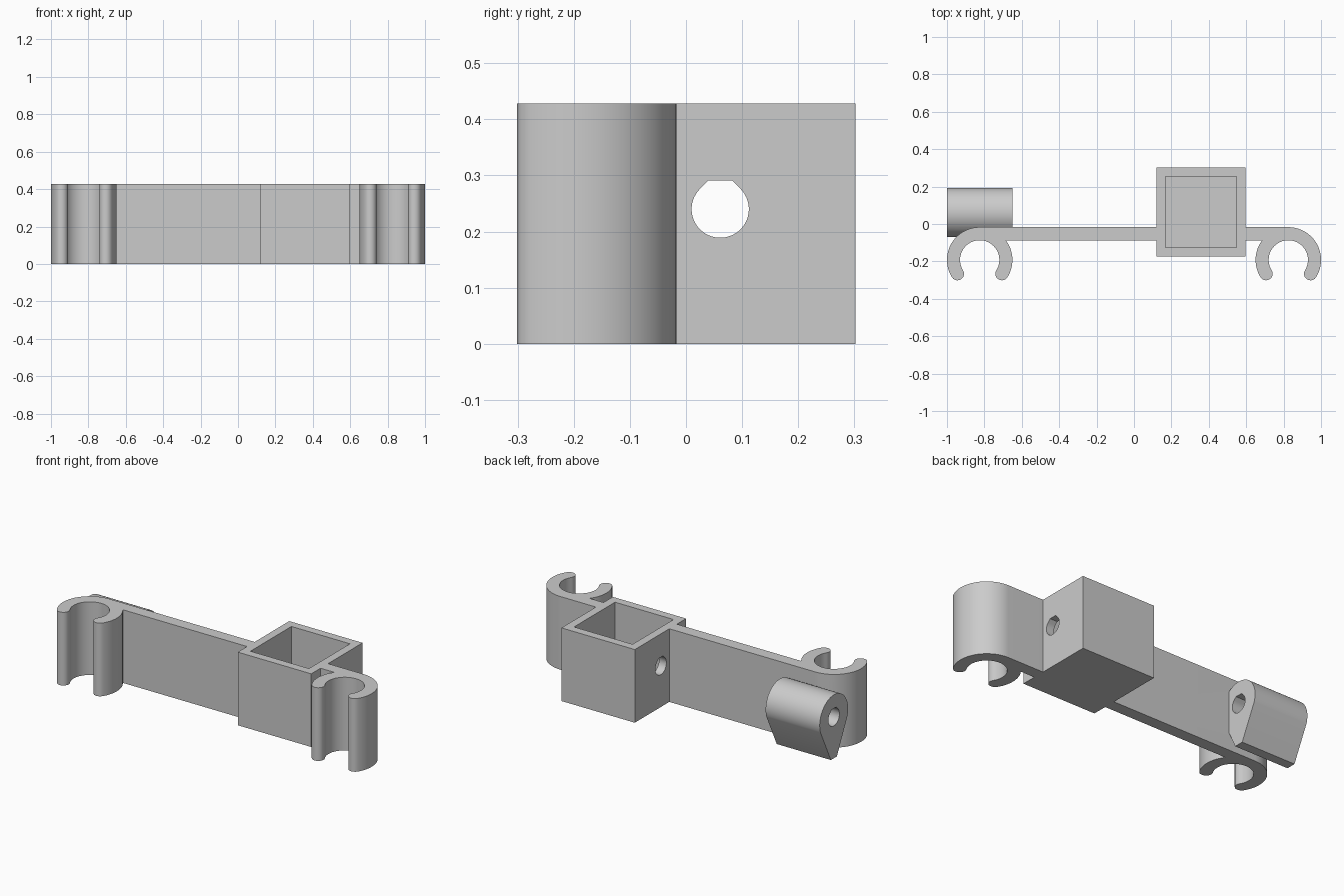
import bpy
import bmesh
from math import sin, cos, pi, radians, asin, sqrt
from mathutils import Vector

if "Cube" in bpy.data.objects:
    bpy.data.objects.remove(bpy.data.objects["Cube"])

H = 0.428                      # bracket height
BACK = -0.017                  # back face of the plate
R_OUT, R_IN = 0.175, 0.105     # clip radii
CLIP_X, CLIP_Y = 0.825, BACK - R_OUT
BORE_Y, BORE_Z, BORE_R = 0.061, 0.24, 0.051

grey = bpy.data.materials.new("light grey plastic")
grey.use_nodes = True
colour = (0.6, 0.6, 0.6, 1)
grey.diffuse_color = colour
grey.node_tree.nodes["Principled BSDF"].inputs["Base Color"].default_value = colour


def arc(cx, cy, r, start, end, n):
    """Points on an arc, angles in radians."""
    angles = [start + (end - start) * i / n for i in range(n + 1)]
    return [(cx + r * cos(a), cy + r * sin(a)) for a in angles]


def prism(name, points, place, sweep):
    """Close a 2D profile, place it in space and extrude it along sweep."""
    bm = bmesh.new()
    face = bm.faces.new([bm.verts.new(place(a, b)) for a, b in points])
    grown = bmesh.ops.extrude_face_region(bm, geom=[face])["geom"]
    verts = [g for g in grown if isinstance(g, bmesh.types.BMVert)]
    bmesh.ops.translate(bm, vec=Vector(sweep), verts=verts)
    bmesh.ops.recalc_face_normals(bm, faces=bm.faces)
    mesh = bpy.data.meshes.new(name)
    bm.to_mesh(mesh)
    bm.free()
    mesh.materials.append(grey)
    obj = bpy.data.objects.new(name, mesh)
    bpy.context.collection.objects.link(obj)
    return obj


def upright(name, points, z0, z1):
    return prism(name, points, lambda x, y: (x, y, z0), (0, 0, z1 - z0))


def crosswise(name, points, x0, x1):
    return prism(name, points, lambda y, z: (x0, y, z), (x1 - x0, 0, 0))


def rect(x0, y0, x1, y1):
    return [(x0, y0), (x1, y0), (x1, y1), (x0, y1)]


def combine(target, tool, operation):
    tool.hide_render = True
    mod = target.modifiers.new(tool.name, "BOOLEAN")
    mod.operation = operation
    mod.solver = "EXACT"
    mod.object = tool
    bpy.context.view_layer.objects.active = target
    bpy.ops.object.modifier_apply(modifier=mod.name)
    bpy.data.objects.remove(tool)


# Plate with a C-shaped snap clip at each end, as one outline
tip = radians(32)
mid, tip_r = (R_OUT + R_IN) / 2, (R_OUT - R_IN) / 2
join_angle = pi - asin(R_IN / R_OUT)


def clip_tip(angle, start, end):
    return arc(CLIP_X + mid * cos(angle), CLIP_Y + mid * sin(angle),
               tip_r, start, end, 10)[1:-1]


half = arc(CLIP_X, CLIP_Y, R_OUT, join_angle, pi + tip, 20)
half += clip_tip(pi + tip, pi + tip, 2 * pi + tip)
half += arc(CLIP_X, CLIP_Y, R_IN, pi + tip, -tip, 48)
half += clip_tip(-tip, pi - tip, 2 * pi - tip)
half += arc(CLIP_X, CLIP_Y, R_OUT, -tip, pi / 2, 40)
outline = half + [(-x, y) for x, y in reversed(half)]
bracket = upright("clip_bracket", outline, 0, H)

# Square socket, closed at the bottom
box = (0.12, -0.173, 0.595, 0.302)
wall = 0.048
combine(bracket, upright("socket", rect(*box), 0, H), "UNION")
cavity = rect(box[0] + wall, box[1] + wall, box[2] - wall, box[3] - wall)
combine(bracket, upright("socket_cavity", cavity, wall, H + 0.1), "DIFFERENCE")

# Rod lug: round on top, tapering down to a narrow foot
lug = arc(BORE_Y, BORE_Z, 0.131, radians(-20), radians(200), 48)
lug += [(BORE_Y - 0.028, 0), (BORE_Y + 0.028, 0)]
combine(bracket, crosswise("rod_lug", lug, -1, -0.65), "UNION")

# Rod bore with a flat-topped roof, through the lug and both socket walls
bore = arc(BORE_Y, BORE_Z, BORE_R, radians(135), radians(405), 40)
flat = BORE_R * (sqrt(2) - 1)
bore += [(BORE_Y + flat, BORE_Z + BORE_R), (BORE_Y - flat, BORE_Z + BORE_R)]
combine(bracket, crosswise("rod_bore", bore, -1.1, 1.1), "DIFFERENCE")

# Smooth the curved walls, keep the edges crisp
for obj in bpy.context.selected_objects:
    obj.select_set(False)
bracket.select_set(True)
bpy.context.view_layer.objects.active = bracket
bpy.ops.object.shade_smooth_by_angle(angle=radians(30))
